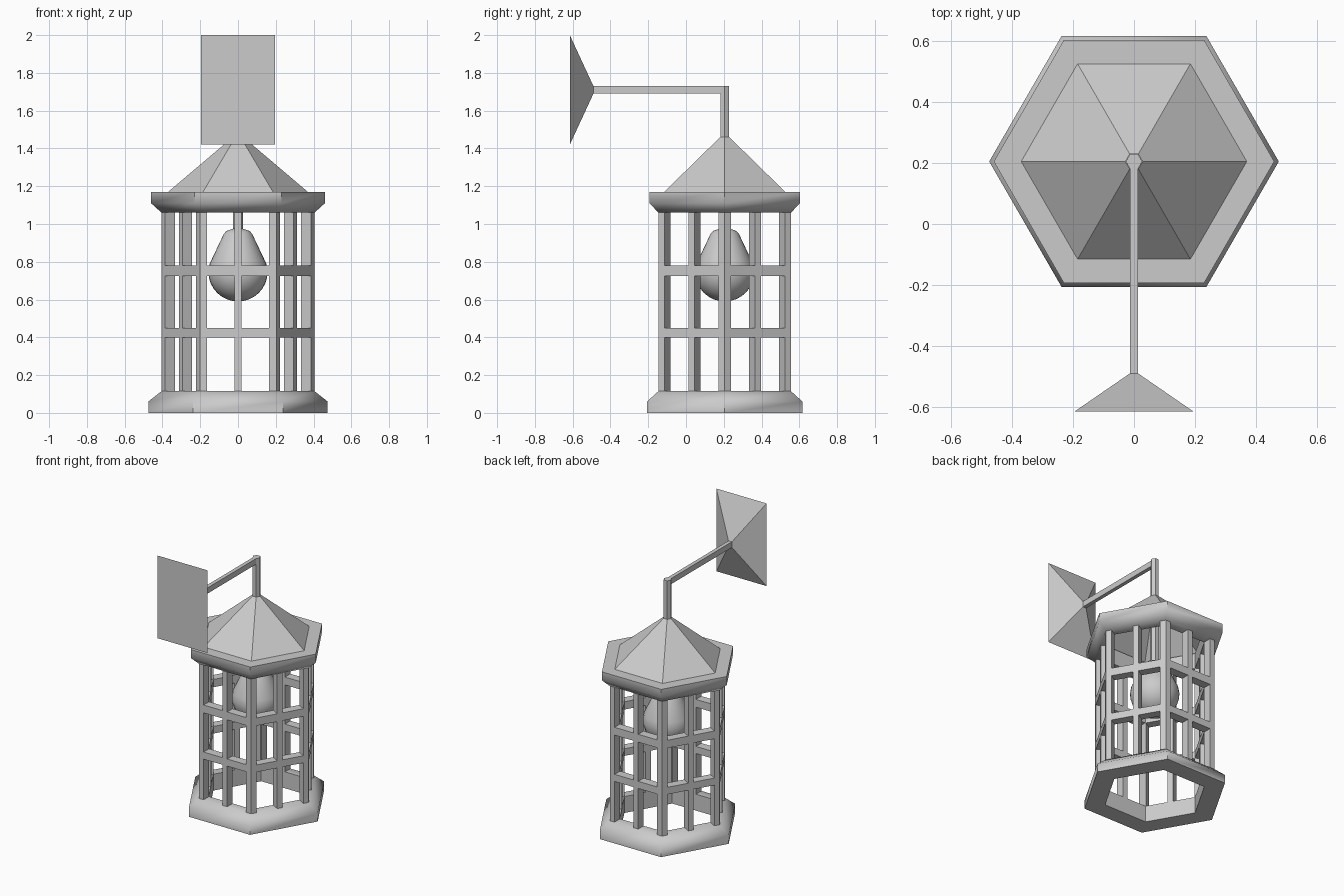
import bpy, bmesh
from math import sin, cos, pi, radians, sqrt

if "Cube" in bpy.data.objects:
    bpy.data.objects.remove(bpy.data.objects["Cube"])

CY = 0.205           # lantern axis position in y


def finish(name, bm, smooth=None):
    bmesh.ops.remove_doubles(bm, verts=bm.verts, dist=1e-5)
    bmesh.ops.recalc_face_normals(bm, faces=bm.faces)
    mesh = bpy.data.meshes.new(name)
    bm.to_mesh(mesh)
    bm.free()
    ob = bpy.data.objects.new(name, mesh)
    bpy.context.collection.objects.link(ob)
    if smooth:
        bpy.ops.object.select_all(action='DESELECT')
        ob.select_set(True)
        bpy.context.view_layer.objects.active = ob
        bpy.ops.object.shade_smooth_by_angle(angle=radians(smooth))
    return ob


def lathe(name, profile, sides=6, closed=False, smooth=None):
    """Revolve (radius, z) points about the lantern axis."""
    bm = bmesh.new()
    rings = []
    for r, z in profile:
        if r == 0:
            rings.append([bm.verts.new((0, CY, z))] * sides)
        else:
            rings.append([bm.verts.new((r * cos(2 * pi * k / sides),
                                        CY + r * sin(2 * pi * k / sides), z))
                          for k in range(sides)])
    pairs = list(zip(rings, rings[1:]))
    if closed:
        pairs.append((rings[-1], rings[0]))
    for a, b in pairs:
        for k in range(sides):
            n = (k + 1) % sides
            bm.faces.new(list(dict.fromkeys((a[k], a[n], b[n], b[k]))))
    return finish(name, bm, smooth)


# Hexagonal base and upper rim
R_OUT, R_IN = 0.405, 0.335
lathe("base", [(R_IN, 0), (0.475, 0), (0.475, 0.06), (R_OUT, 0.115), (R_IN, 0.115)],
      closed=True, smooth=55)
lathe("upper_rim", [(R_IN, 1.06), (R_OUT, 1.06), (0.46, 1.11), (0.46, 1.17), (R_IN, 1.17)],
      closed=True, smooth=55)

# Hollow roof and hanging rod
lathe("roof", [(0.37, 1.17), (0.028, 1.46)])
lathe("hanging_rod", [(0, 0.96), (0.027, 0.96), (0.027, 1.73), (0, 1.73)])

# Window cage: six mitred panels, each with two columns and three rows of openings
us = [-R_OUT / 2, -0.165, -0.018, 0.018, 0.165, R_OUT / 2]
zs = [0.115, 0.40, 0.45, 0.725, 0.78, 1.06]
bm = bmesh.new()
for side in range(6):
    ang = radians(30 + 60 * side)

    def point(i, j, inner):
        r = R_IN if inner else R_OUT
        d = r * sqrt(3) / 2
        u = max(-r / 2, min(r / 2, us[i])) if 0 < i < 5 else (r / 2 if i else -r / 2)
        return bm.verts.new((d * cos(ang) - u * sin(ang),
                             CY + d * sin(ang) + u * cos(ang), zs[j]))

    for i in range(5):
        for j in range(5):
            corners = [(i, j), (i + 1, j), (i + 1, j + 1), (i, j + 1)]
            if i % 2 and j % 2 == 0:
                # reveal walls around an opening (sill and head belong to base and rim)
                for a, b in zip(corners, corners[1:] + corners[:1]):
                    if a[1] == b[1] and a[1] in (0, 5):
                        continue
                    bm.faces.new([point(*a, 0), point(*b, 0), point(*b, 1), point(*a, 1)])
            else:
                for inner in (0, 1):
                    bm.faces.new([point(*c, inner) for c in corners])
finish("window_cage", bm)

# Light bulb: round bottom, tapered neck
bulb = [(0, 0.59)] + [(0.157 * sin(pi / 2 * t / 8), 0.747 - 0.157 * cos(pi / 2 * t / 8))
                      for t in range(1, 9)]
bulb += [(0.15, 0.79), (0.075, 0.948), (0.062, 0.963), (0.027, 0.975), (0, 0.975)]
lathe("bulb", bulb, sides=32, smooth=40)

# Wall bracket: square arm flaring into a rectangular wall plate
bm = bmesh.new()
sections = [(0.185, 0.0135, 1.69, 1.73), (-0.49, 0.0135, 1.69, 1.73), (-0.615, 0.195, 1.42, 2.0)]
loops = [[bm.verts.new((x, y, z)) for x, z in ((-w, lo), (w, lo), (w, hi), (-w, hi))]
         for y, w, lo, hi in sections]
for a, b in zip(loops, loops[1:]):
    for k in range(4):
        n = (k + 1) % 4
        bm.faces.new((a[k], a[n], b[n], b[k]))
bm.faces.new(loops[0])
bm.faces.new(loops[-1])
finish("wall_bracket", bm)
